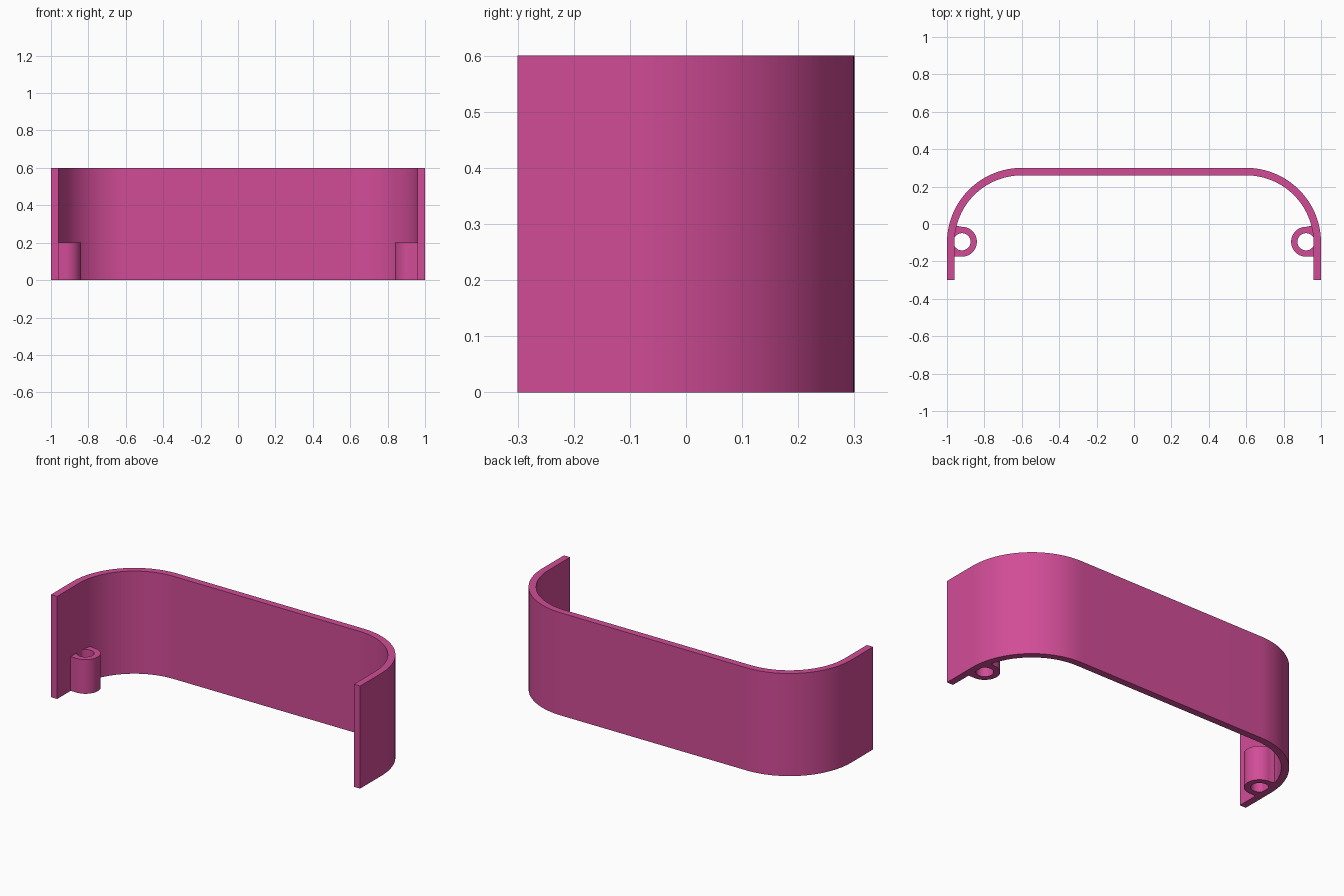
import bpy, bmesh, math

if "Cube" in bpy.data.objects:
    bpy.data.objects.remove(bpy.data.objects["Cube"])

pink = bpy.data.materials.new("pink")
pink.diffuse_color = (0.64, 0.073, 0.31, 1)
pink.use_nodes = True
pink.node_tree.nodes["Principled BSDF"].inputs["Base Color"].default_value = pink.diffuse_color


def strip(name, outer, inner, height, closed):
    """Extrude the band between two matching outlines up from the floor."""
    bm = bmesh.new()
    a = [bm.verts.new((x, y, 0)) for x, y in outer]
    b = [bm.verts.new((x, y, 0)) for x, y in inner]
    n = len(a)
    for i in range(n if closed else n - 1):
        j = (i + 1) % n
        bm.faces.new((a[i], a[j], b[j], b[i]))
    new = bmesh.ops.extrude_face_region(bm, geom=bm.faces[:])["geom"]
    top = [v for v in new if isinstance(v, bmesh.types.BMVert)]
    bmesh.ops.translate(bm, vec=(0, 0, height), verts=top)
    bmesh.ops.recalc_face_normals(bm, faces=bm.faces[:])
    mesh = bpy.data.meshes.new(name)
    bm.to_mesh(mesh)
    bm.free()
    mesh.materials.append(pink)
    obj = bpy.data.objects.new(name, mesh)
    bpy.context.collection.objects.link(obj)
    bpy.ops.object.select_all(action='DESELECT')
    obj.select_set(True)
    bpy.context.view_layer.objects.active = obj
    bpy.ops.object.shade_smooth_by_angle(angle=math.radians(30))
    return obj


# U-shaped wall with two rounded corners
def wall_path(radius, steps=32):
    half = [(0.6 + radius, -0.3)]
    for i in range(steps + 1):
        t = math.pi / 2 * i / steps
        half.append((0.6 + radius * math.cos(t), -0.1 + radius * math.sin(t)))
    return half + [(-x, y) for x, y in reversed(half)]


strip("curved_wall", wall_path(0.4), wall_path(0.36), 0.6, False)

# Screw bosses: round towards the inside, blended straight into the wall
CX, CY, R, HOLE, SEG = 0.92, -0.095, 0.08, 0.046, 64


def boss_radius(t):
    c, s = math.cos(t), math.sin(t)
    if c <= 1e-6:
        return R
    k = 0.05 / c                       # end plane buried in the wall
    edge = s - 0.2 * c if s > 0 else -s  # back edge flares slightly
    return min(k, R / edge) if edge > 1e-6 else k


for side, name in ((-1, "left_boss"), (1, "right_boss")):
    angles = [2 * math.pi * i / SEG for i in range(SEG)]
    outer = [(side * (CX + boss_radius(t) * math.cos(t)),
              CY + boss_radius(t) * math.sin(t)) for t in angles]
    inner = [(side * (CX + HOLE * math.cos(t)), CY + HOLE * math.sin(t)) for t in angles]
    strip(name, outer, inner, 0.2, True)
